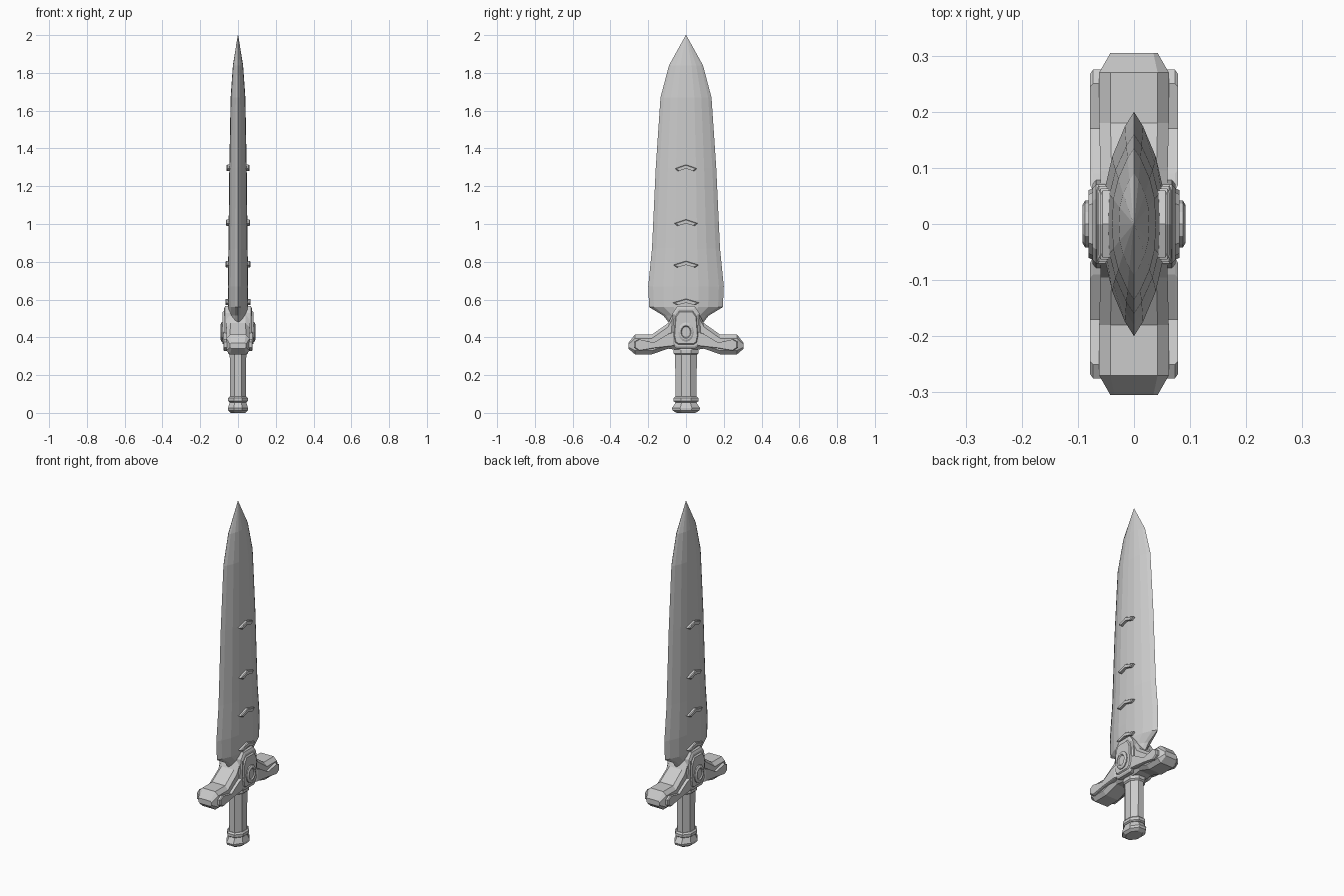
import bpy, bmesh, math

if "Cube" in bpy.data.objects:
    bpy.data.objects.remove(bpy.data.objects["Cube"], do_unlink=True)

steel = bpy.data.materials.new("grey steel")
steel.use_nodes = True
GREY = (0.6, 0.6, 0.6, 1)
steel.diffuse_color = GREY
steel.node_tree.nodes["Principled BSDF"].inputs["Base Color"].default_value = GREY


def loft(name, rings):
    """Skin a list of equal-length point rings and cap both ends."""
    bm = bmesh.new()
    rows = [[bm.verts.new(p) for p in ring] for ring in rings]
    for a, b in zip(rows, rows[1:]):
        for i in range(len(a)):
            j = (i + 1) % len(a)
            bm.faces.new((a[i], a[j], b[j], b[i]))
    bm.faces.new(rows[0])
    bm.faces.new(rows[-1])
    bmesh.ops.recalc_face_normals(bm, faces=bm.faces)
    mesh = bpy.data.meshes.new(name)
    bm.to_mesh(mesh)
    bm.free()
    mesh.materials.append(steel)
    obj = bpy.data.objects.new(name, mesh)
    bpy.context.collection.objects.link(obj)
    return obj


def plate(name, outline, layers):
    """Raise a (y, z) outline off both flat sides; layers are (x, scale)."""
    cy = sum(p[0] for p in outline) / len(outline)
    cz = sum(p[1] for p in outline) / len(outline)
    for side, sx in (("left", 1), ("right", -1)):
        loft(f"{name}_{side}",
             [[(sx * x, cy + (y - cy) * s, cz + (z - cz) * s) for y, z in outline]
              for x, s in layers])


def mirrored(half):
    """Complete a half outline across y = 0."""
    return half + [(-y, z) for y, z in reversed(half) if y > 0]


def column(name, stations, sides=8):
    """Vertical faceted column from (z, half x, half y) stations."""
    k = 1 / math.cos(math.pi / sides)
    angles = [(i + 0.5) * math.tau / sides for i in range(sides)]
    loft(name, [[(rx * k * math.cos(a), ry * k * math.sin(a), z) for a in angles]
                for z, rx, ry in stations])


# Blade: faceted lens section swept up to the point
quarter = [(0, 1), (0.3, 0.87), (0.72, 0.6), (0.95, 0.33), (1, 0)]
half = quarter + [(x, -y) for x, y in reversed(quarter[:-1])]
section = half + [(-x, y) for x, y in reversed(half[1:-1])]
blade = [(0.44, 0.075, 0.045), (0.47, 0.085, 0.048), (0.515, 0.12, 0.05),
         (0.56, 0.195, 0.053), (0.67, 0.2, 0.054), (0.87, 0.18, 0.051),
         (1.3, 0.16, 0.046), (1.67, 0.135, 0.039), (1.84, 0.09, 0.027),
         (2.0, 0.001, 0.001)]
loft("blade", [[(x * t, y * w, z) for x, y in section] for z, w, t in blade])

# Raised chevrons along the blade
for n, (z, w, t) in enumerate([(0.58, 0.07, 0.053), (0.78, 0.068, 0.052),
                               (1.0, 0.063, 0.05), (1.29, 0.06, 0.046)]):
    shape = mirrored([(0, z + 0.024), (w, z + 0.003), (w * 0.7, z - 0.01), (0, z + 0.003)])
    shape = [p for i, p in enumerate(shape) if p not in shape[:i]]
    plate(f"chevron_{n + 1}", shape, [(t - 0.02, 1), (t + 0.01, 1), (t + 0.014, 0.85)])

# Crossguard: chamfered box section swept along y
arm = [(0, 0.335, 0.55, 0.06), (0.06, 0.335, 0.54, 0.06), (0.095, 0.34, 0.475, 0.06),
       (0.18, 0.31, 0.415, 0.062), (0.27, 0.31, 0.415, 0.062), (0.305, 0.34, 0.37, 0.042)]
stations = [(-y, a, b, w) for y, a, b, w in reversed(arm[1:])] + arm
rings = []
for y, a, b, w in stations:
    c = min(0.02, (b - a) * 0.25)
    right_side = [(w - c, a), (w, a + c), (w, b - c), (w - c, b)]
    rings.append([(x, y, z) for x, z in right_side]
                 + [(-x, y, z) for x, z in reversed(right_side)])
loft("crossguard", rings)

# Side plates on the guard arms
arm_plate = [(0.06, 0.43), (0.09, 0.42), (0.17, 0.372), (0.25, 0.39), (0.275, 0.375),
             (0.275, 0.345), (0.25, 0.328), (0.17, 0.342), (0.06, 0.355)]
for end, sy in (("back", 1), ("front", -1)):
    plate(f"arm_plate_{end}", [(sy * y, z) for y, z in arm_plate],
          [(0.05, 1), (0.073, 1), (0.078, 0.93)])

# Central hub: stepped shield and round emblem
shield = mirrored([(0.045, 0.565), (0.07, 0.53), (0.08, 0.4), (0.07, 0.355), (0.05, 0.342)])
plate("hub_shield", shield, [(0.03, 1), (0.068, 1), (0.074, 0.9), (0.074, 0.8), (0.081, 0.75)])
disc = [(0.042 * math.cos(i * math.tau / 12), 0.428 + 0.052 * math.sin(i * math.tau / 12))
        for i in range(12)]
plate("hub_emblem", disc, [(0.07, 1), (0.087, 1), (0.092, 0.8), (0.092, 0.65), (0.086, 0.55)])

# Grip, collar and pommel
column("grip", [(0.05, 0.042, 0.055), (0.34, 0.044, 0.058)])
column("collar", [(0.308, 0.045, 0.058), (0.315, 0.052, 0.066),
                  (0.332, 0.052, 0.066), (0.342, 0.046, 0.06)])
column("pommel_ring", [(0.056, 0.045, 0.058), (0.062, 0.052, 0.066),
                       (0.078, 0.052, 0.066), (0.086, 0.045, 0.058)])
column("pommel", [(0, 0.038, 0.05), (0.012, 0.052, 0.07), (0.025, 0.053, 0.075),
                  (0.055, 0.044, 0.055)])
